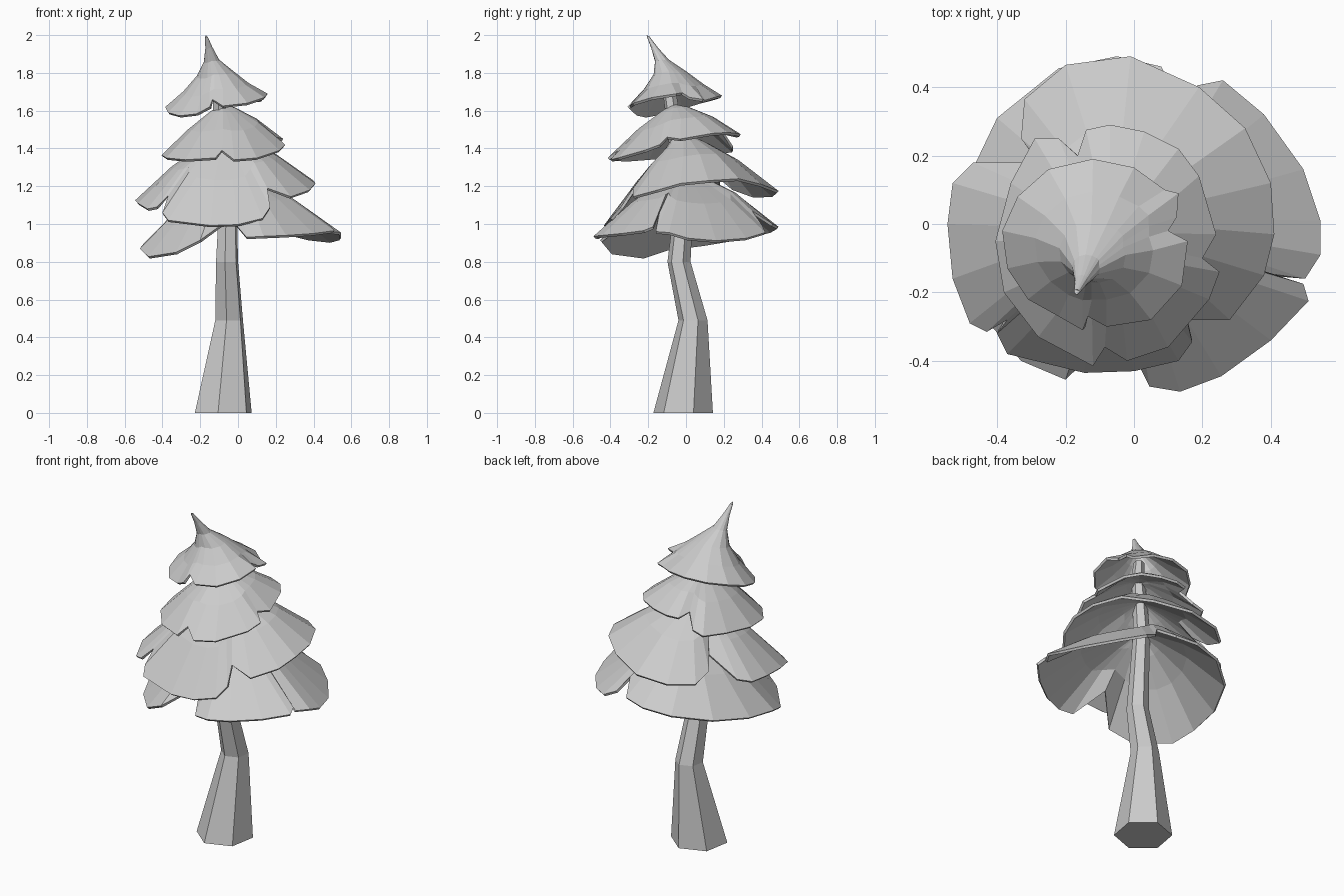
import bpy, bmesh, math
from mathutils import Vector


def new_object(name, bm):
    mesh = bpy.data.meshes.new(name)
    bm.to_mesh(mesh)
    bm.free()
    ob = bpy.data.objects.new(name, mesh)
    bpy.context.collection.objects.link(ob)
    return ob


def bridge(bm, a, b):
    n = len(a)
    for i in range(n):
        j = (i + 1) % n
        bm.faces.new((a[i], a[j], b[j], b[i]))


def foliage(name, tip, rings, rim):
    """Drooping leaf tier: notched rim outline shrunk towards ring centres, then a tip."""
    bm = bmesh.new()
    rim = [Vector(p) for p in rim]
    outer = [bm.verts.new(p) for p in rim]
    for t, c in rings:
        c = Vector(c)
        inner = []
        for i, p in enumerate(rim):
            # soften the notches away from the rim
            q = (rim[i - 1] + p * 2 + rim[(i + 1) % len(rim)]) / 4
            inner.append(bm.verts.new(c.lerp(q, t)))
        bridge(bm, outer, inner)
        outer = inner
    top = bm.verts.new(tip)
    for i in range(len(outer)):
        bm.faces.new((outer[i], outer[(i + 1) % len(outer)], top))
    ob = new_object(name, bm)
    mod = ob.modifiers.new("thickness", 'SOLIDIFY')
    mod.thickness = 0.015
    mod.offset = -1
    return ob


# Bent six-sided trunk: centre x, y, z, radius
bm = bmesh.new()
loops = []
for x, y, z, r in [(-.078, -.015, 0, .16), (-.047, .037, .49, .078),
                   (-.058, -.037, .80, .062), (-.055, -.02, 1.0, .054),
                   (-.08, -.03, 1.3, .046), (-.10, -.085, 1.68, .036),
                   (-.12, -.10, 1.78, .03)]:
    loops.append([bm.verts.new((x + r * math.cos(a), y + r * math.sin(a), z))
                  for a in (math.radians(20 + 60 * k) for k in range(6))])
for a, b in zip(loops, loops[1:]):
    bridge(bm, a, b)
bm.faces.new(loops[0][::-1])
bm.faces.new(loops[-1])
new_object("trunk", bm)

# Crown with a bent pointed tip
foliage("crown_foliage", (-.17, -.208, 2.0),
        [(.68, (-.12, -.08, 1.875)), (.38, (-.125, -.10, 1.885)),
         (.16, (-.145, -.14, 1.905)), (.075, (-.157, -.175, 1.955)),
         (.03, (-.169, -.203, 2.0))],
        [(-.135, -.27, 1.66), (-.08, -.30, 1.625), (.05, -.28, 1.64),
         (.14, -.18, 1.67), (.157, -.05, 1.69), (.10, -.02, 1.695),
         (.125, .02, 1.67), (.13, .09, 1.66), (.09, .10, 1.655),
         (0, .165, 1.675), (-.12, .19, 1.68), (-.25, .16, 1.67),
         (-.34, .08, 1.65), (-.385, -.02, 1.62), (-.37, -.13, 1.59),
         (-.31, -.22, 1.573), (-.22, -.27, 1.583), (-.15, -.31, 1.62)])

# Upper tier
foliage("upper_foliage", (-.09, -.07, 1.635),
        [(.6, (-.08, -.06, 1.705)), (.22, (-.08, -.06, 1.66))],
        [(-.085, -.36, 1.39), (-.02, -.40, 1.34), (.10, -.36, 1.35),
         (.22, -.22, 1.39), (.25, -.14, 1.42), (.20, -.10, 1.46),
         (.24, -.03, 1.45), (.19, .14, 1.48), (.13, .22, 1.485),
         (.03, .27, 1.48), (-.07, .29, 1.475), (-.14, .275, 1.47),
         (-.165, .20, 1.485), (-.22, .25, 1.41), (-.29, .25, 1.39),
         (-.36, .12, 1.38), (-.405, -.05, 1.365), (-.38, -.20, 1.35),
         (-.28, -.33, 1.34), (-.12, -.415, 1.35)])

# Middle tier
foliage("middle_foliage", (-.08, -.04, 1.50),
        [(.6, (-.07, 0, 1.58)), (.28, (-.07, -.01, 1.52))],
        [(-.37, -.28, 1.15), (-.40, -.32, 1.06), (-.37, -.38, 1.02),
         (-.145, -.435, .992), (0, -.43, .997), (.13, -.40, 1.03),
         (.17, -.345, 1.09), (.155, -.28, 1.19), (.28, -.28, 1.145),
         (.38, -.15, 1.18), (.41, -.03, 1.215), (.40, .12, 1.23),
         (.325, .28, 1.24), (.19, .40, 1.21), (-.01, .49, 1.175),
         (-.20, .465, 1.155), (-.32, .365, 1.15), (-.33, .25, 1.19),
         (-.28, .18, 1.25), (-.47, .18, 1.15), (-.53, .12, 1.13),
         (-.545, 0, 1.125), (-.53, -.16, 1.11), (-.48, -.29, 1.08),
         (-.43, -.315, 1.09)])

# Lower tier
foliage("lower_foliage", (-.07, -.03, 1.30),
        [(.6, (-.04, 0, 1.39)), (.28, (-.05, -.01, 1.325))],
        [(-.04, -.30, 1.03), (.045, -.475, .93), (.135, -.49, .935),
         (.255, -.445, .94), (.40, -.34, .95), (.51, -.225, .965),
         (.495, -.175, .985), (.36, -.14, 1.06), (.50, -.16, .96),
         (.545, -.09, .955), (.545, .01, .925), (.495, .16, .912),
         (.38, .32, .925), (.26, .42, .955), (.185, .405, .99),
         (.13, .35, 1.07), (.08, .46, 1.0), (-.05, .49, .985),
         (-.22, .455, .965), (-.40, .31, .93), (-.50, .10, .895),
         (-.52, -.10, .87), (-.475, -.23, .827), (-.33, -.40, .85),
         (-.20, -.455, .915)])
